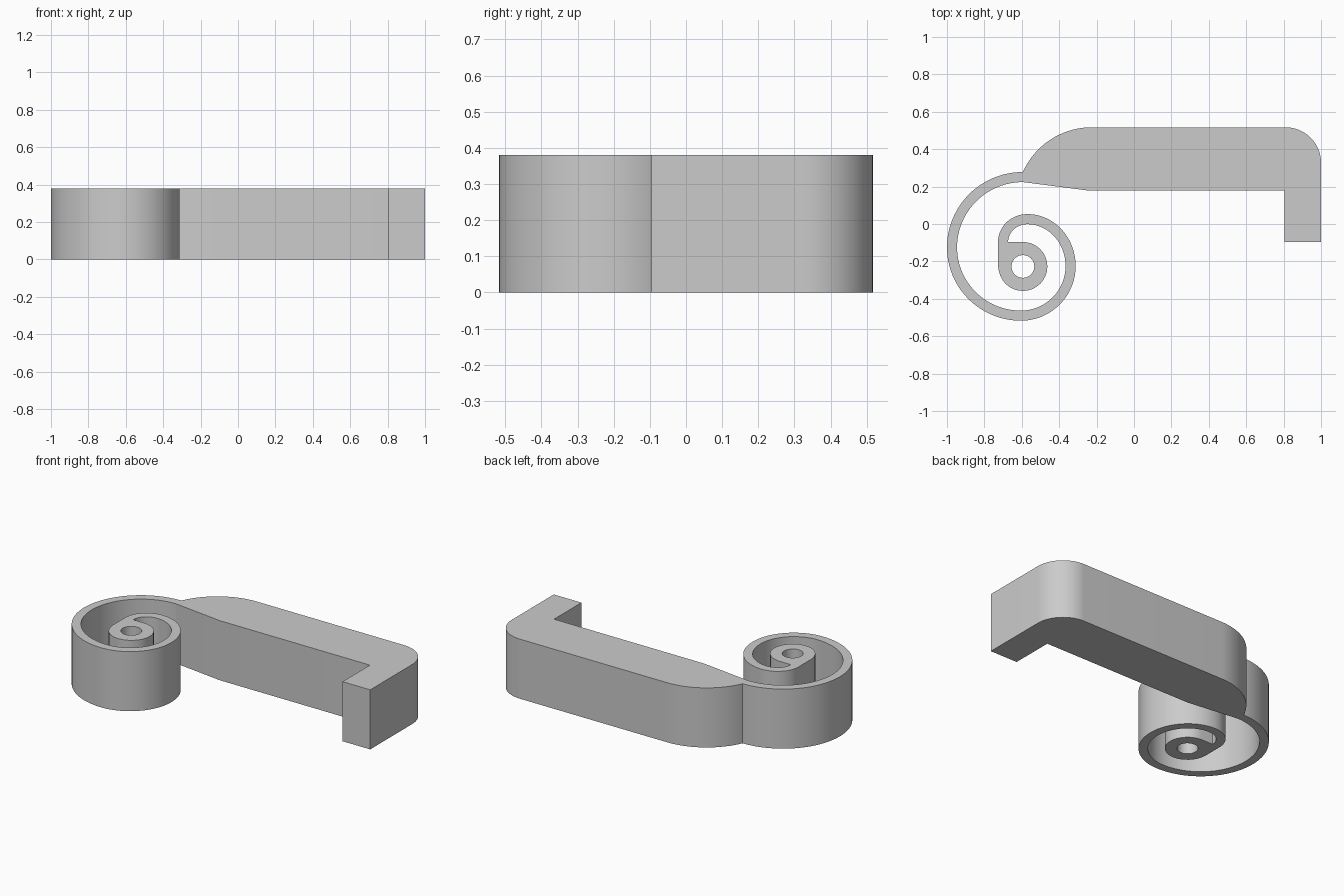
import bpy
import bmesh
from math import cos, sin, pi, radians
from mathutils import Vector

HEIGHT = 0.38
WALL = 0.054
STEPS = 24

if "Cube" in bpy.data.objects:
    bpy.data.objects.remove(bpy.data.objects["Cube"], do_unlink=True)

grey = bpy.data.materials.new("plain grey")
grey.use_nodes = True
colour = (0.6, 0.6, 0.6, 1)
grey.diffuse_color = colour
grey.node_tree.nodes["Principled BSDF"].inputs["Base Color"].default_value = colour


def circle_arc(cx, cy, r, start, end):
    """Points on a circular arc, angles in degrees."""
    angles = [radians(start + (end - start) * i / STEPS) for i in range(STEPS + 1)]
    return [Vector((cx + r * cos(t), cy + r * sin(t))) for t in angles]


def spiral(knots):
    """Chain of quarter ellipses through the top, left, bottom, right extremes."""
    points = [knots[0]]
    for i, (a, b) in enumerate(zip(knots, knots[1:])):
        c = Vector((a.x, b.y)) if i % 2 == 0 else Vector((b.x, a.y))
        for s in range(1, STEPS + 1):
            t = s / STEPS * pi / 2
            points.append(c + (a - c) * cos(t) + (b - c) * sin(t))
    return points


def extrude_outline(name, loops):
    """Fill closed outlines (the later ones are holes) and extrude them upwards."""
    bm = bmesh.new()
    edges = []
    for loop in loops:
        verts = [bm.verts.new((p.x, p.y, 0)) for p in loop]
        edges += [bm.edges.new((v, verts[i - 1])) for i, v in enumerate(verts)]
    bmesh.ops.triangle_fill(bm, edges=edges, use_beauty=True)
    top = bmesh.ops.extrude_face_region(bm, geom=bm.faces[:], use_keep_orig=True)
    moved = [g for g in top["geom"] if isinstance(g, bmesh.types.BMVert)]
    bmesh.ops.translate(bm, vec=(0, 0, HEIGHT), verts=moved)
    bmesh.ops.recalc_face_normals(bm, faces=bm.faces[:])
    mesh = bpy.data.meshes.new(name)
    bm.to_mesh(mesh)
    bm.free()
    mesh.materials.append(grey)
    obj = bpy.data.objects.new(name, mesh)
    bpy.context.collection.objects.link(obj)
    bpy.ops.object.select_all(action="DESELECT")
    obj.select_set(True)
    bpy.context.view_layer.objects.active = obj
    bpy.ops.object.shade_smooth_by_angle(angle=radians(25))
    return obj


# Hooked arm: rounded corners, short leg at the right end, taper at the left
arm = circle_arc(0.81, 0.327, 0.19, 0, 90)
arm += circle_arc(-0.226, 0.114, 0.403, 90, 156)
arm += [Vector(p) for p in ((-0.594, 0.224), (-0.253, 0.18), (0.805, 0.18),
                            (0.805, -0.096), (1, -0.096))]
extrude_outline("hooked_arm", [arm])

# Scroll: spiral strip that ends in a round hub with a hole
outer_knots = [Vector(p) for p in ((-0.594, 0.278), (-1, -0.125), (-0.605, -0.517),
                                   (-0.312, -0.225), (-0.57, 0.053), (-0.727, -0.096))]
inward = [Vector(d) * WALL for d in ((0, -1), (1, 0), (0, 1), (-1, 0))]
inner_knots = [k + inward[i % 4] for i, k in enumerate(outer_knots)]
hub = Vector((-0.594, -0.227))
hub_rim = circle_arc(hub.x, hub.y, 0.131, 180, 450)
hub_rim[0].x = outer_knots[-1].x
scroll = spiral(outer_knots) + hub_rim + spiral(inner_knots)[::-1]
hole = circle_arc(hub.x, hub.y, 0.061, 0, 360)[:-1]
extrude_outline("scroll", [scroll, hole])
